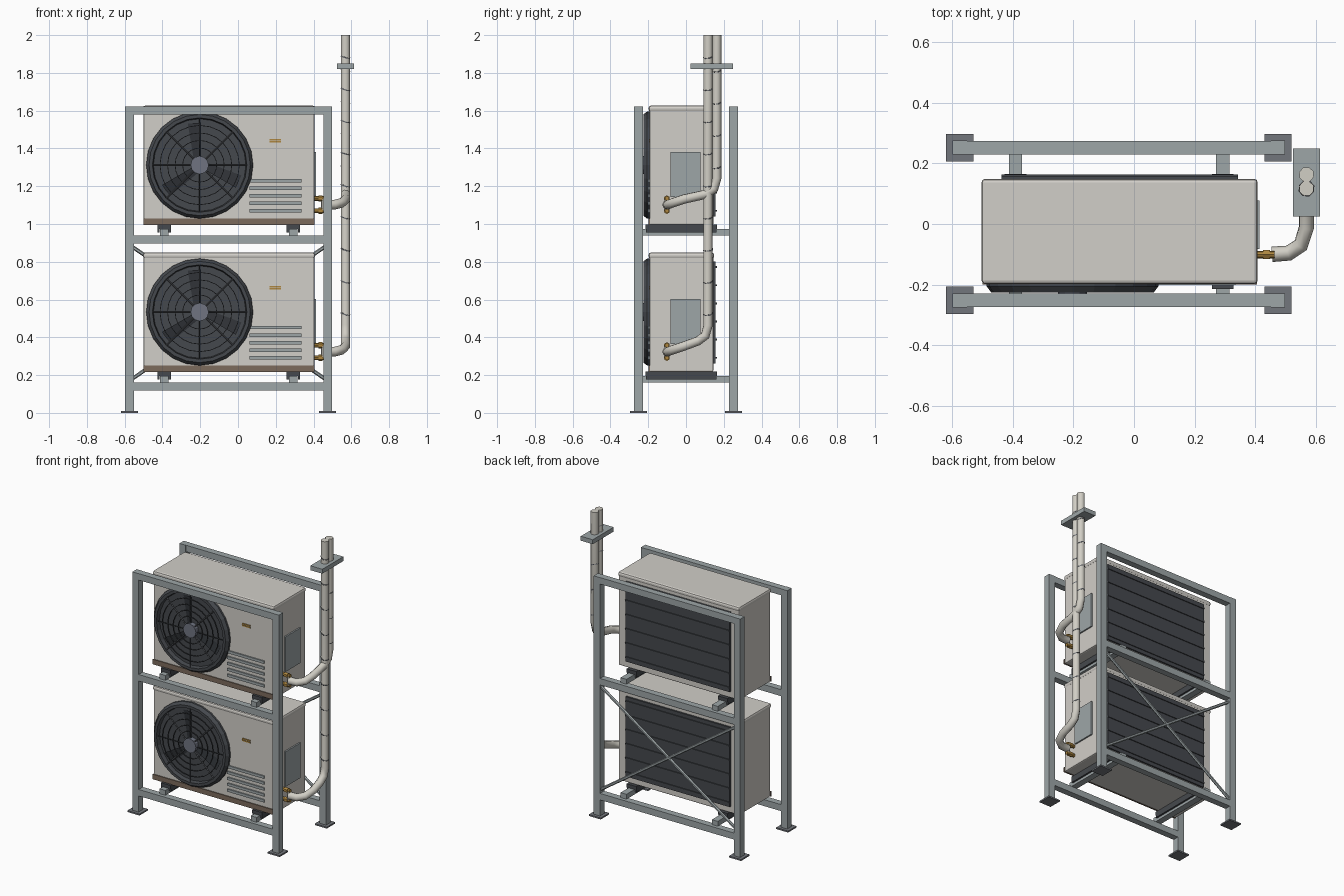
import bpy, bmesh, math
from mathutils import Vector, Matrix

if "Cube" in bpy.data.objects:
    bpy.data.objects.remove(bpy.data.objects["Cube"])


def mat(name, r, g, b):
    m = bpy.data.materials.new(name)
    m.diffuse_color = (r, g, b, 1)
    m.use_nodes = True
    m.node_tree.nodes["Principled BSDF"].inputs["Base Color"].default_value = m.diffuse_color
    return m


CASE = mat("casing_cream", .64, .62, .58)
STEEL = mat("galvanised_steel", .34, .38, .39)
PLATE = mat("dark_steel", .17, .18, .20)
DARK = mat("charcoal", .06, .066, .075)
BLADE = mat("blade_black", .03, .034, .04)
HUB = mat("hub_blue_grey", .16, .175, .22)
BROWN = mat("brown_trim", .20, .145, .107)
BRASS = mat("brass", .42, .24, .05)
PIPE = mat("pipe_insulation", .64, .62, .56)


def add(name, mesh, m):
    o = bpy.data.objects.new(name, mesh)
    mesh.materials.clear()
    mesh.materials.append(m)
    bpy.context.collection.objects.link(o)
    return o


def from_bm(name, bm, m):
    bmesh.ops.recalc_face_normals(bm, faces=bm.faces)
    me = bpy.data.meshes.new(name)
    bm.to_mesh(me)
    bm.free()
    return add(name, me, m)


def box(name, x, y, z, m, bevel=0):
    """Box from (min, max) ranges on each axis."""
    bm = bmesh.new()
    c = [(a[0] + a[1]) / 2 for a in (x, y, z)]
    s = [a[1] - a[0] for a in (x, y, z)]
    bmesh.ops.create_cube(bm, size=1, matrix=Matrix.Translation(c) @ Matrix.Diagonal((*s, 1)))
    if bevel:
        bmesh.ops.bevel(bm, geom=bm.edges[:], offset=bevel, segments=2, profile=.5, affect='EDGES')
    return from_bm(name, bm, m)


def cyl(name, p, q, r, m, n=8):
    """Cylinder between two points."""
    p, q = Vector(p), Vector(q)
    d = q - p
    bm = bmesh.new()
    mx = Matrix.Translation((p + q) / 2) @ d.to_track_quat('Z', 'Y').to_matrix().to_4x4()
    bmesh.ops.create_cone(bm, cap_ends=True, segments=n, radius1=r, radius2=r, depth=d.length, matrix=mx)
    return from_bm(name, bm, m)


def lathe_y(name, prof, cx, cz, m, n=24):
    """Closed (radius, y) profile turned around an axis along y."""
    bm = bmesh.new()
    rings = []
    for i in range(n):
        a = 2 * math.pi * i / n
        rings.append([bm.verts.new((cx + r * math.cos(a), y, cz + r * math.sin(a))) for r, y in prof])
    k = len(prof)
    for i in range(n):
        a, b = rings[i], rings[(i + 1) % n]
        for j in range(k):
            bm.faces.new((a[j], a[(j + 1) % k], b[(j + 1) % k], b[j]))
    return from_bm(name, bm, m)


def tube(name, pts, r, m):
    """Eight-sided tube along a path."""
    cu = bpy.data.curves.new(name, 'CURVE')
    cu.dimensions = '3D'
    cu.bevel_depth, cu.bevel_resolution, cu.use_fill_caps = r, 2, True
    sp = cu.splines.new('POLY')
    sp.points.add(len(pts) - 1)
    for p, co in zip(sp.points, pts):
        p.co = (*co, 1)
    tmp = bpy.data.objects.new("tmp", cu)
    me = bpy.data.meshes.new_from_object(tmp)
    bpy.data.objects.remove(tmp)
    return add(name, me, m)


# --- stand: posts, foot plates, rails
H = .0235
PX, PY = (-.575, .475), (-.252, .252)
for x in PX:
    for y in PY:
        box("stand_post", (x - H, x + H), (y - H, y + H), (.01, 1.623), STEEL)
        box("foot_plate", (x - .045, x + .045), (y - .045, y + .045), (0, .01), PLATE)
for y in PY:
    for z in (.14, .918, 1.601):
        box("stand_rail", (PX[0] + H, PX[1] - H), (y - .022, y + .022), (z - .022, z + .022), STEEL)

# --- rear cross brace
for a, b in ((.17, .89), (.89, .17)):
    cyl("cross_brace", (PX[0], .255, a), (PX[1], .255, b), .010, STEEL, 6)


def fan(z):
    cx = -.203
    # guard rim and dark backing
    lathe_y("fan_rim", [(.283, -.19), (.283, -.206), (.268, -.226), (.25, -.226), (.243, -.19)], cx, z, DARK)
    cyl("fan_recess", (cx, -.19, z), (cx, -.199, z), .25, DARK, 24)
    # three swept blades
    for k in range(3):
        bm = bmesh.new()
        vs = []
        for r, da, y in ((.04, -12, -.212), (.225, -2, -.214), (.228, 16, -.203), (.04, 50, -.203)):
            a = math.radians(90 + 120 * k + da)
            vs.append(bm.verts.new((cx + r * math.cos(a), y, z + r * math.sin(a))))
        bm.faces.new(vs)
        from_bm("fan_blade", bm, BLADE)
    # wire grille
    for r in (.09, .13, .17, .21):
        w = .002
        lathe_y("grille_ring", [(r - w, -.217), (r + w, -.217), (r + w, -.222), (r - w, -.222)], cx, z, DARK)
    for k in range(8):
        a = math.radians(45 * k)
        c, s = math.cos(a), math.sin(a)
        cyl("grille_spoke", (cx + .04 * c, -.221, z + .04 * s), (cx + .255 * c, -.221, z + .255 * s),
            .004 if k % 2 else .0025, PLATE if k % 2 else DARK, 4)
    cyl("fan_hub", (cx, -.197, z), (cx, -.229, z), .048, HUB, 12)


def unit(b):
    """One outdoor unit whose casing underside is at height b."""
    box("casing", (-.499, .404), (-.193, .145), (b, b + .615), CASE, .008)
    box("casing_lid", (-.503, .408), (-.198, .149), (b + .60, b + .632), CASE, .012)
    box("base_trim", (-.50, .405), (-.199, -.19), (b, b + .034), BROWN)
    fan(b + .317)
    # front louvres and badge plates
    for k in range(5):
        z = b + .075 + .04 * k
        box("louvre", (.06, .335), (-.201, -.192), (z - .009, z + .009), STEEL)
    for dz in (.440, .452):
        box("badge_strip", (.167, .228), (-.197, -.192), (b + dz - .004, b + dz + .004), BRASS)
    # side service cover
    box("service_cover", (.40, .414), (-.082, .078), (b + .148, b + .385), STEEL)
    # rear coil with guard bars
    box("rear_coil", (-.437, .343), (.14, .157), (b + .045, b + .585), DARK)
    for k in range(6):
        z = b + .075 + .096 * k
        box("coil_bar", (-.437, .343), (.155, .163), (z - .005, z + .005), DARK)
    # mounting feet and cross beams on the rails
    for x in (-.391, .293):
        box("unit_foot", (x - .036, x + .036), (-.215, .165), (b - .022, b + .002), DARK)
        for s in (-1, 1):
            box("foot_flange", (x + s * .03 - .006, x + s * .03 + .006), (-.212, .162), (b - .04, b - .02), DARK)
        box("support_beam", (x - .022, x + .022), (-.25, .25), (b - .056, b - .022), STEEL)
    # brass valves
    for dz in (.075, .14):
        cyl("valve", (.40, -.101, b + dz), (.464, -.101, b + dz), .012, BRASS)
        cyl("valve_nut", (.425, -.101, b + dz), (.448, -.101, b + dz), .017, BRASS, 6)


LOW, UP = .217, .995
unit(LOW)
unit(UP)

# --- insulated pipes rising to the clamp
for b, y in ((LOW, .117), (UP, .163)):
    z = b + .107
    px = .569
    pts = [(.455, -.1, z), (.51, -.096, z), (.55, -.07, z + .01), (px, -.01, z + .03),
           (px, y - .055, z + .056), (px, y - .015, z + .085), (px, y, z + .14), (px, y, 2.0)]
    tube("insulated_pipe", pts, .0255, PIPE)
    cyl("pipe_joint", (.452, -.101, b + .075), (.452, -.101, b + .14), .012, PIPE)
    # slanted tape bands
    t = z + .2
    while t < 1.98:
        d = Vector((.002, -.001, .006))
        c = Vector((px, y, t))
        cyl("tape_band", c - d / 2, c + d / 2, .0275, PLATE)
        t += .17

# --- pipe clamp
box("pipe_clamp", (.524, .614), (.025, .249), (1.82, 1.85), STEEL)
